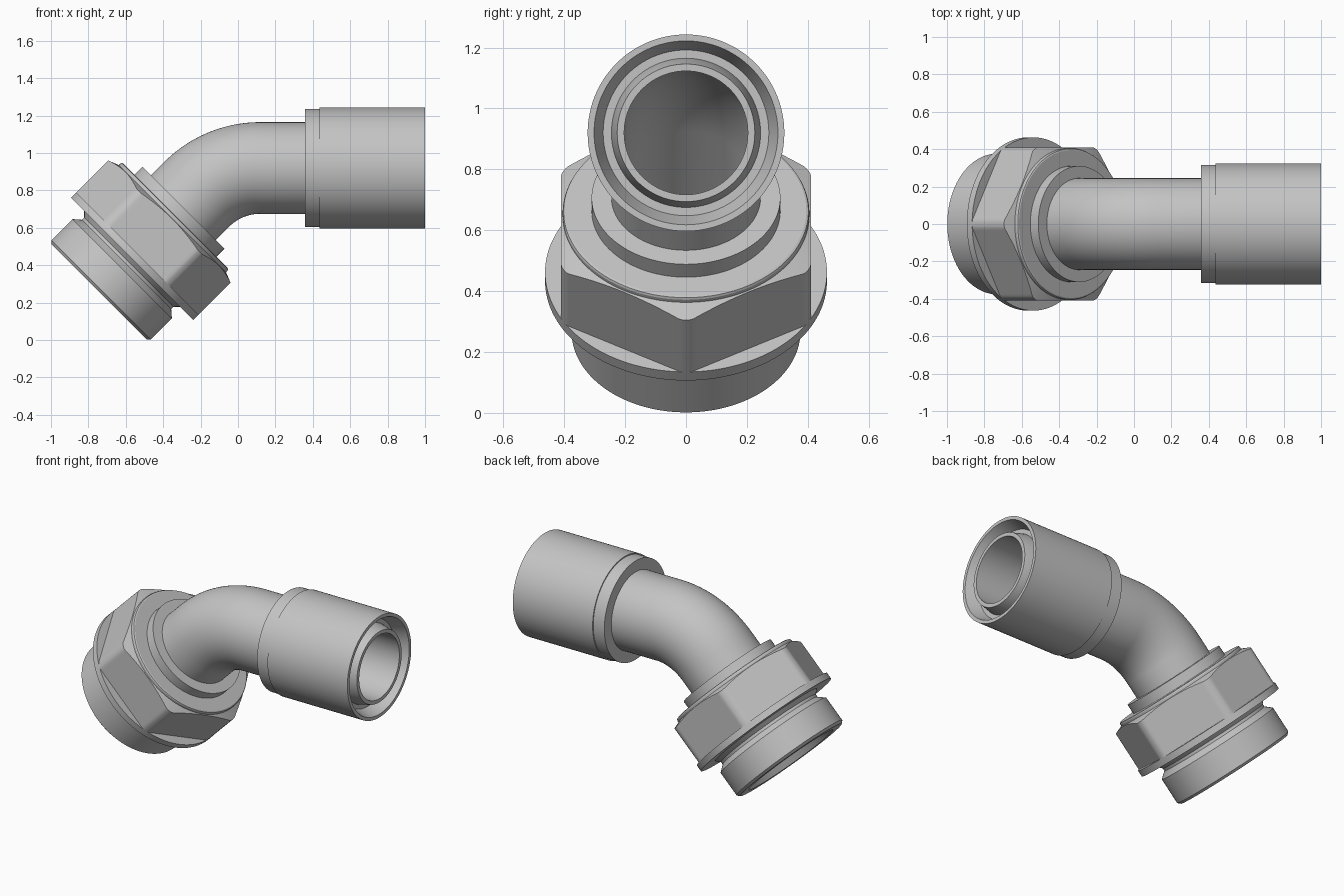
import bpy, bmesh, math
from mathutils import Vector

if "Cube" in bpy.data.objects:
    bpy.data.objects.remove(bpy.data.objects["Cube"])

steel = bpy.data.materials.new("plain steel grey")
steel.diffuse_color = (0.55, 0.55, 0.55, 1)
steel.use_nodes = True
steel.node_tree.nodes["Principled BSDF"].inputs["Base Color"].default_value = steel.diffuse_color

SEG = 240
Y = Vector((0, 1, 0))
END = Vector((-0.743, 0, 0.257))          # centre of the threaded end face
AX_Z, R, BX = 0.92, 0.48, 0.119           # hose axis height, bend radius, bend start


def low(s):      # station on the 45 degree leg, s along its axis
    return END + Vector((s, 0, s)) * math.sqrt(0.5), math.pi / 4


def high(x):     # station on the horizontal leg
    return Vector((x, 0, AX_Z)), 0.0


def bend(a):     # station in the elbow
    return Vector((BX - R * math.sin(a), 0, AX_Z - R + R * math.cos(a))), a


def hexagon(t):  # hexagon with corners trimmed to a cylinder
    d = (math.degrees(t) + 30) % 60 - 30
    return min(0.41 / math.cos(math.radians(d)), 0.463)


def loft(name, rings):
    """Closed loop of rings; each is (station, radius) or a function of angle."""
    bm = bmesh.new()
    loops = []
    for ring in rings:
        loop = []
        for i in range(SEG):
            t = 2 * math.pi * i / SEG
            (c, a), r = ring(t) if callable(ring) else ring
            n = Vector((-math.sin(a), 0, math.cos(a)))
            loop.append(bm.verts.new(c + (Y * math.cos(t) + n * math.sin(t)) * r))
        loops.append(loop)
    for k, p in enumerate(loops):
        q = loops[(k + 1) % len(loops)]
        for i in range(SEG):
            j = (i + 1) % SEG
            bm.faces.new((p[i], p[j], q[j], q[i]))
    bmesh.ops.recalc_face_normals(bm, faces=bm.faces)
    me = bpy.data.meshes.new(name)
    bm.to_mesh(me)
    bm.free()
    me.materials.append(steel)
    ob = bpy.data.objects.new(name, me)
    bpy.context.collection.objects.link(ob)
    bpy.ops.object.select_all(action='DESELECT')
    ob.select_set(True)
    bpy.context.view_layer.objects.active = ob
    bpy.ops.object.shade_smooth_by_angle(angle=math.radians(20))


# Threaded end, undercut, flange, hexagon and collar in one turned body
def L(*pts):
    return [(low(s), r) for s, r in pts]


loft("hex_body",
     L((0.16, 0.203), (0, 0.30), (0, 0.36), (0.015, 0.376), (0.175, 0.376),
       (0.208, 0.338), (0.225, 0.338), (0.25, 0.362), (0.25, 0.463), (0.29, 0.463))
     + [lambda t: (low(0.29), hexagon(t)),
        lambda t: (low(0.555 - 0.4 * (hexagon(t) - 0.405)), hexagon(t))]
     + L((0.555, 0.405), (0.567, 0.405), (0.574, 0.402), (0.577, 0.395),
         (0.577, 0.31), (0.637, 0.31), (0.637, 0.22), (0.165, 0.22)))

# Bent tube with bore and tapered tip
arc = [bend(math.pi / 4 * (1 - i / 24)) for i in range(25)]
loft("bent_tube",
     [(low(0.17), 0.245)] + [(s, 0.245) for s in arc]
     + [(high(0.92), 0.245), (high(1.0), 0.226), (high(1.0), 0.203)]
     + [(s, 0.203) for s in reversed(arc)] + [(low(0.17), 0.203)])

# Hose sleeve with stepped back and flared mouth
loft("hose_sleeve", [(high(x), r) for x, r in (
    (0.357, 0.23), (0.357, 0.316), (0.435, 0.316), (0.435, 0.323), (1.0, 0.323),
    (1.0, 0.302), (0.92, 0.272), (0.92, 0.23))])
